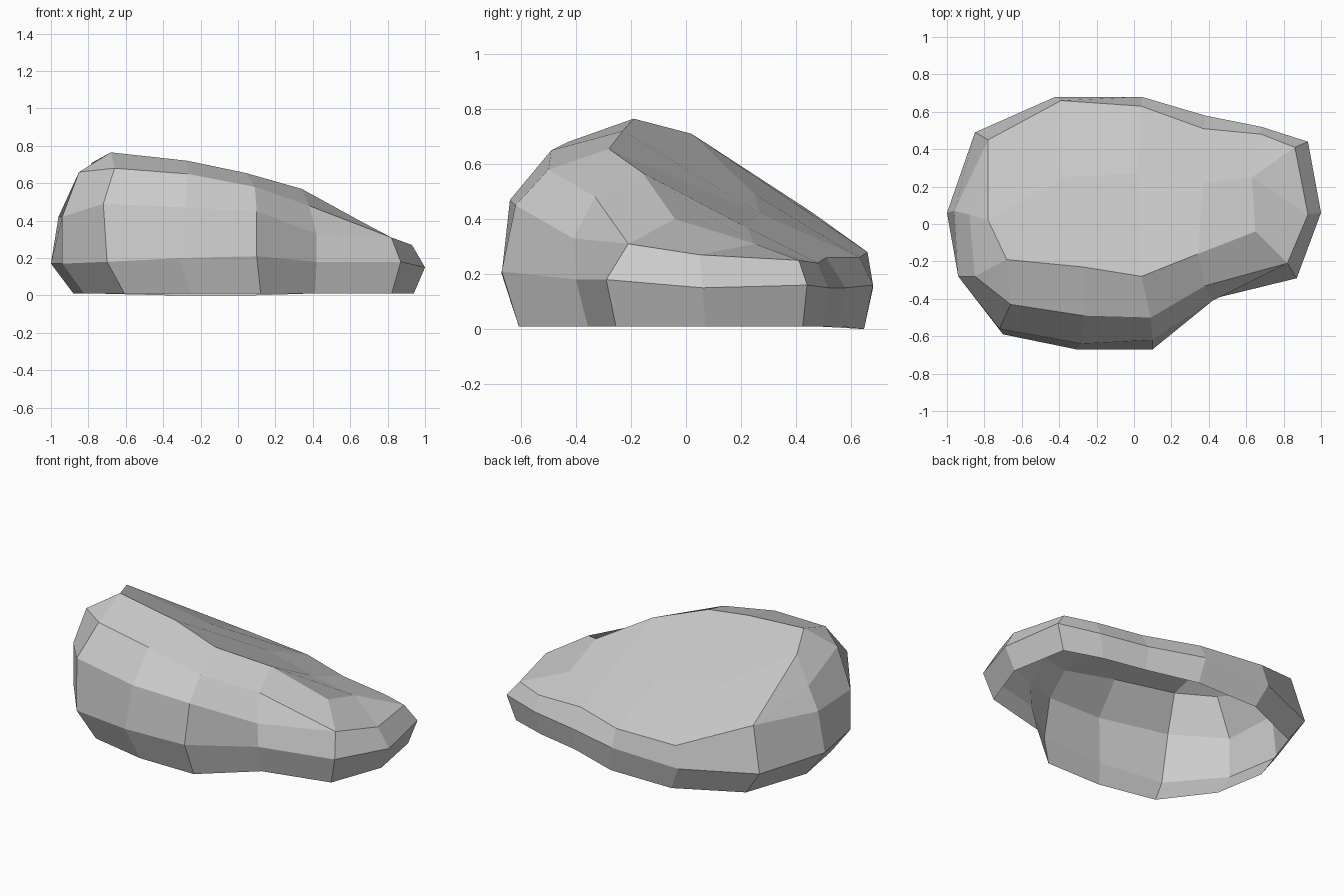
import bpy
import bmesh

default_cube = bpy.data.objects.get("Cube")
if default_cube:
    bpy.data.objects.remove(default_cube, do_unlink=True)

# Outline at the widest level, clockwise from the front
belt = [(.1, -.67, .21), (-.31, -.67, .2), (-.7, -.59, .18), (-.94, -.28, .17),
        (-1, .06, .17), (-.85, .49, .16), (-.42, .68, .15), (.04, .68, .16),
        (.38, .58, .15), (.68, .52, .15), (.93, .44, .16), (1, .06, .15),
        (.87, -.29, .18), (.42, -.4, .18)]

# Upper edge of the side walls
shoulder = [(.1, -.62, .45), (-.28, -.64, .47), (-.72, -.56, .49), (-.94, -.28, .42),
            (-.96, .07, .42), (-.78, .45, .43), (-.39, .66, .28), (.04, .63, .26),
            (.37, .51, .26), (.68, .48, .24), (.86, .41, .25), (.93, .05, .27),
            (.82, -.21, .31), (.42, -.41, .33)]

# The tall front and right sides carry one more step; the low back does not
front_crest = [(.09, -.5, .58), (-.27, -.49, .65), (-.66, -.43, .68),
               (-.85, -.28, .66), (-.88, .05, .55)]
side_crest = [(.38, -.33, .48)]
crest = front_crest + shoulder[5:13] + side_crest

# Ridge line along the summit, and the middle line of the long back slope
ridge = [(-.68, -.19, .765), (-.27, -.23, .72), (.04, -.28, .655),
         (.34, -.16, .57), (.65, -.04, .4)]
slope = [(-.78, .02, .71), (-.38, .25, .49), (.02, .27, .42),
         (.37, .22, .37), (.63, .25, .31)]


def ground_point(point):
    """Pull an outline point inward and drop it to the ground."""
    x, y, z = point
    return (x * .91 + .03, y * .93 + .015, 0 if y > .6 else .01)


def add_strip(mesh, lower, upper, closed):
    """Join two matching rows of points with a strip of flat faces."""
    low_verts = [mesh.verts.new(point) for point in lower]
    high_verts = [mesh.verts.new(point) for point in upper]
    count = len(lower)
    for i in range(count if closed else count - 1):
        j = (i + 1) % count
        mesh.faces.new((low_verts[j], low_verts[i], high_verts[i], high_verts[j]))


def make_material(name, colour):
    material = bpy.data.materials.new(name)
    material.use_nodes = True
    material.diffuse_color = colour
    for node in material.node_tree.nodes:
        if node.type == 'BSDF_PRINCIPLED':
            node.inputs["Base Color"].default_value = colour
            node.inputs["Roughness"].default_value = .9
    return material


# Inner loop that the crest climbs to: summit ridge in front, slope line behind
inner = [ridge[2], ridge[1], ridge[0], ridge[0], slope[0], slope[0], slope[1],
         slope[2], slope[3], slope[4], slope[4], slope[4], ridge[4], ridge[3]]

# Stack the wall bands, open underneath, then close the summit
bm = bmesh.new()
levels = [[ground_point(point) for point in belt], belt, shoulder, crest, inner]
for lower, upper in zip(levels, levels[1:]):
    if lower is shoulder:
        # only the columns that really have the extra step
        add_strip(bm, lower[12:] + lower[:6], upper[12:] + upper[:6], False)
    else:
        add_strip(bm, lower, upper, True)
add_strip(bm, ridge[::-1], slope[::-1], False)

# Weld the bands and collapse the zero-length edges
bmesh.ops.remove_doubles(bm, verts=bm.verts, dist=.001)
bmesh.ops.dissolve_degenerate(bm, edges=bm.edges, dist=.001)

mesh_data = bpy.data.meshes.new("boulder")
bm.to_mesh(mesh_data)
bm.free()
mesh_data.materials.append(make_material("light grey stone", (.6, .6, .6, 1)))
boulder = bpy.data.objects.new("boulder", mesh_data)
bpy.context.collection.objects.link(boulder)
